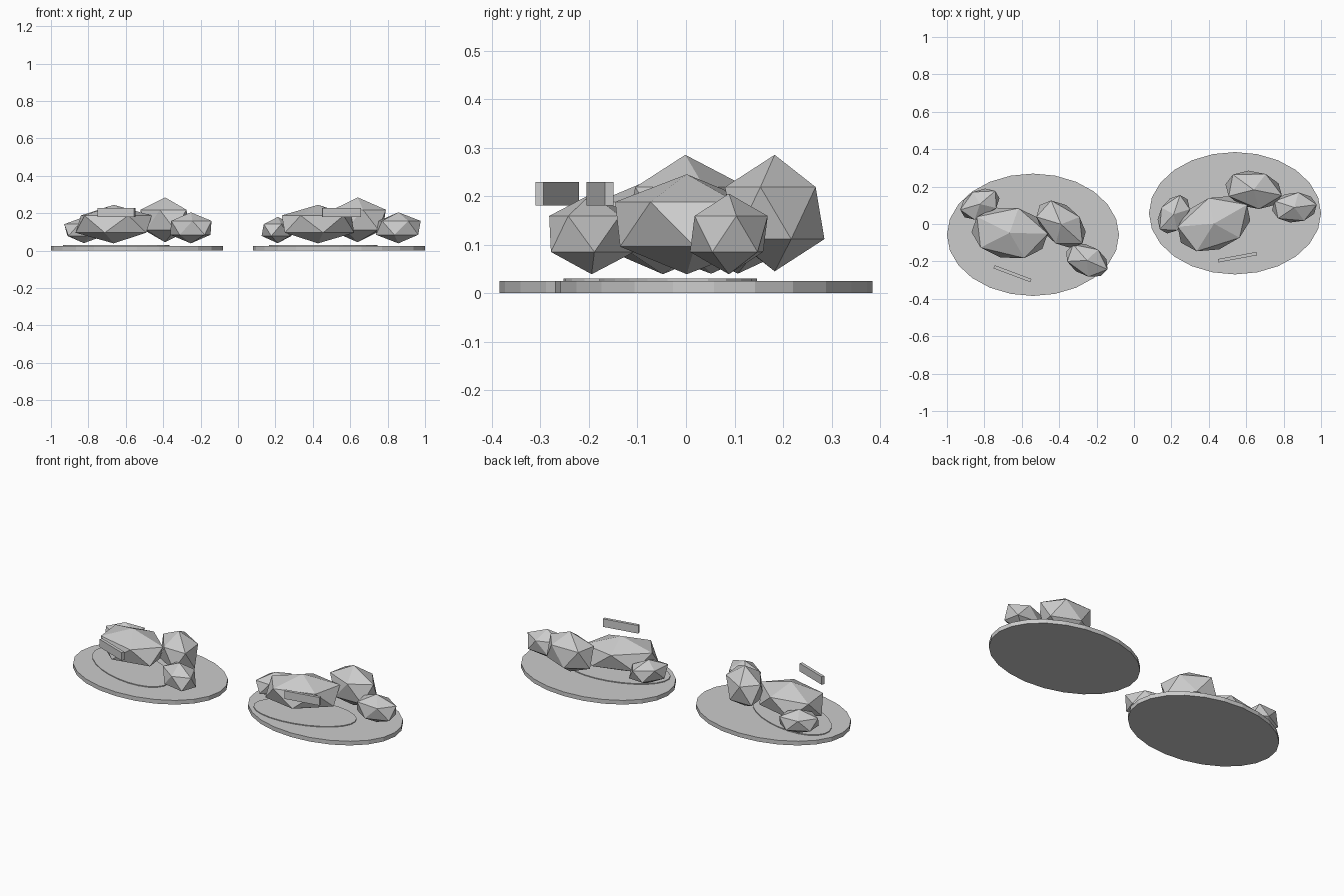
import bpy, bmesh, math
from mathutils import Matrix, Vector

if "Cube" in bpy.data.objects:
    bpy.data.objects.remove(bpy.data.objects["Cube"])


def finish(bm, name, matrix):
    bm.transform(matrix)
    mesh = bpy.data.meshes.new(name)
    bm.to_mesh(mesh)
    bm.free()
    bpy.context.collection.objects.link(bpy.data.objects.new(name, mesh))


def place(pos, angle, size):
    return (Matrix.Translation(Vector(pos)) @ Matrix.Rotation(math.radians(angle), 4, 'Z')
            @ Matrix.Diagonal((*size, 1)))


def disc(name, matrix, sides=24):
    bm = bmesh.new()
    bmesh.ops.create_cone(bm, cap_ends=True, segments=sides, radius1=1, radius2=1, depth=1)
    finish(bm, name, matrix)


def rock(name, matrix, facet_turn):
    bm = bmesh.new()
    bmesh.ops.create_icosphere(bm, subdivisions=1, radius=1,
                               matrix=Matrix.Rotation(math.radians(facet_turn), 4, 'Z'))
    finish(bm, name, matrix)


def bar(name, matrix):
    bm = bmesh.new()
    bmesh.ops.create_cube(bm, size=1)
    finish(bm, name, matrix)


# rock: name, centre, elongation angle, radii, facet turn
ROCKS = [
    ("large_rock", (-.125, .01, .142), -8, (.23, .155, .103), 10),
    ("tall_rock", (.15, .056, .165), -42, (.172, .112, .12), 0),
    ("left_small_rock", (-.284, .164, .11), 27, (.125, .083, .07), 20),
    ("right_small_rock", (.288, -.137, .122), -27, (.135, .09, .083), 5),
]

for side, x, y, turn in (("left", -.54, -.0575, 0), ("right", .54, .0575, 31)):
    # oval base stays level with the axes, the cluster on it is turned
    disc(side + "_base", place((x, y, .0125), 0, (.46, .327, .025)))
    group = Matrix.Translation((x, y, 0)) @ Matrix.Rotation(math.radians(turn), 4, 'Z')
    # thin inner patch
    disc(side + "_patch", group @ place((-.11, -.02, .0225), -19, (.297, .155, .015)))
    # faceted rocks
    for name, pos, angle, size, facet in ROCKS:
        rock(f"{side}_{name}", group @ place(pos, angle, size), facet)
    # floating front strip
    bar(side + "_strip", group @ place((-.11, -.208, .205), -20.5, (.21, .018, .048)))
